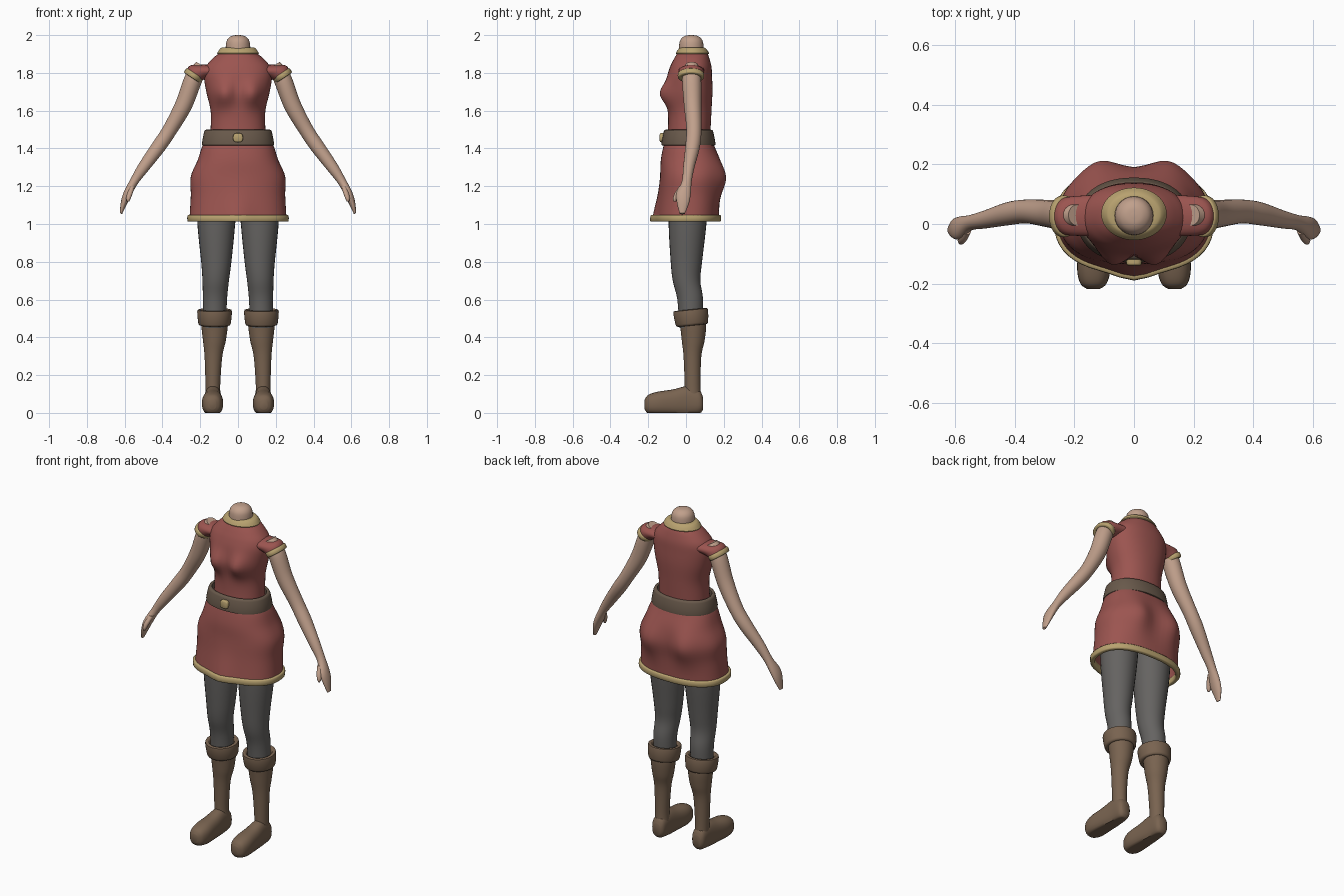
import bpy, bmesh
from math import sin, cos, tau, exp, copysign
from mathutils import Vector

cube = bpy.data.objects.get("Cube")
if cube:
    bpy.data.objects.remove(cube)

X, Y, Z = Vector((1, 0, 0)), Vector((0, 1, 0)), Vector((0, 0, 1))


def material(name, *rgb):
    m = bpy.data.materials.new(name)
    m.use_nodes = True
    m.diffuse_color = (*rgb, 1)
    m.node_tree.nodes["Principled BSDF"].inputs["Base Color"].default_value = (*rgb, 1)
    return m


red = material("red_cloth", 0.33, 0.09, 0.08)
skin = material("skin", 0.53, 0.35, 0.26)
gold = material("gold_trim", 0.48, 0.36, 0.16)
belt_brown = material("belt_leather", 0.14, 0.10, 0.07)
boot_brown = material("boot_leather", 0.19, 0.125, 0.08)
grey = material("grey_leggings", 0.13, 0.125, 0.12)


def oval(a, p):
    """Point on a unit superellipse."""
    return [copysign(abs(t) ** (2 / p), t) for t in (cos(a), sin(a))]


def smooth(rings, steps):
    """Catmull-Rom interpolation of the ring list."""
    pts = [Vector(r) for r in rings]
    pts = [pts[0]] + pts + [pts[-1]]
    out = []
    for a, b, c, d in zip(pts, pts[1:], pts[2:], pts[3:]):
        for i in range(steps):
            t = i / steps
            out.append(b + (c - a) * t / 2 + (a * 2 - b * 5 + c * 4 - d) * t * t / 2
                       + (b * 3 - a - c * 3 + d) * t ** 3 / 2)
    return out + [pts[-1]]


def skin_rings(name, loops, mat, closed=False, caps=True, side=1):
    """Bridge equal loops of points into one smooth object."""
    bm = bmesh.new()
    rows = [[bm.verts.new((p.x * side, p.y, p.z)) for p in loop] for loop in loops]
    n = len(rows[0])
    for a, b in zip(rows, rows[1:] + rows[:1] if closed else rows[1:]):
        for i in range(n):
            j = (i + 1) % n
            bm.faces.new((a[i], a[j], b[j], b[i]))
    if caps and not closed:
        bm.faces.new(rows[0])
        bm.faces.new(rows[-1])
    bmesh.ops.recalc_face_normals(bm, faces=bm.faces)
    mesh = bpy.data.meshes.new(name)
    bm.to_mesh(mesh)
    bm.free()
    mesh.materials.append(mat)
    ob = bpy.data.objects.new(name, mesh)
    bpy.context.collection.objects.link(ob)
    bpy.ops.object.select_all(action="DESELECT")
    ob.select_set(True)
    bpy.context.view_layer.objects.active = ob
    bpy.ops.object.shade_smooth_by_angle(angle=0.9)
    return ob


def loft(name, rings, mat, u=X, v=Y, p=2, n=28, shape=None, caps=True, side=1):
    """Rings are x, y, z, radius along u, radius along v."""
    loops = []
    for r in smooth(rings, 5):
        loop = []
        for i in range(n):
            c, s = oval(tau * i / n, p)
            q = r.to_3d() if len(r) == 3 else Vector(r[:3])
            q = q + u * c * r[3] + v * s * r[4]
            loop.append(shape(q) if shape else q)
        loops.append(loop)
    return skin_rings(name, loops, mat, caps=caps, side=side)


def band(name, centre, ru, rv, height, thick, mat, u=X, v=Y, p=2, flare=0, shape=None, side=1):
    """Closed strap with a rounded box section; flare widens its lower edge."""
    w, loops = u.cross(v), []
    for k in range(12):
        a, h = oval(tau * k / 12, 4)
        grow = (a - 1) * thick / 2 - h * flare
        loop = []
        for i in range(48):
            c, s = oval(tau * i / 48, p)
            q = Vector(centre) + u * c * (ru + grow) + v * s * (rv + grow) + w * h * height / 2
            loop.append(shape(q) if shape else q)
        loops.append(loop)
    return skin_rings(name, loops, mat, closed=True, side=side)


def bump(t, centre, width):
    return exp(-((t - centre) / width) ** 2)


def bust(q):
    if q.y < 0:
        q.y -= 0.048 * bump(abs(q.x), 0.075, 0.055) * bump(q.z, 1.69, 0.065)
    return q


def drape(q):
    """Hips at the back, a soft centre fold at the front hem."""
    if q.y > 0:
        q.y += 0.035 * bump(abs(q.x), 0.12, 0.075) * bump(q.z, 1.24, 0.1)
    else:
        q.y -= 0.025 * bump(q.x, 0, 0.07) * bump(q.z, 1, 0.15)
    return q


def sole(q):
    q.z = max(q.z, 0)
    return q


# Torso, neck and collar
loft("bodice", [(0, .01, 1.4, .15, .115), (0, .017, 1.5, .145, .113), (0, .02, 1.6, .145, .115),
                (0, .02, 1.7, .168, .12), (0, .02, 1.78, .18, .118), (0, .025, 1.83, .172, .11),
                (0, .03, 1.87, .14, .096), (0, .033, 1.9, .105, .082), (0, .03, 1.92, .07, .07)],
     red, p=2.2, n=48, shape=bust)
loft("neck", [(0, .028, 1.88, .066, .066), (0, .028, 1.95, .064, .064),
              (0, .028, 1.98, .054, .054), (0, .028, 1.996, .032, .032), (0, .028, 2, .006, .006)], skin)
band("collar", (0, .034, 1.917), .103, .081, .036, .04, gold, flare=.012)

# Skirt with open underside, hem and belt
skirt = loft("skirt", [(0, .015, 1.46, .15, .115), (0, .015, 1.42, .185, .132), (0, .022, 1.34, .213, .155),
                       (0, .026, 1.25, .25, .162), (0, .018, 1.15, .25, .16), (0, .01, 1.03, .257, .164)],
             red, p=2.4, n=64, shape=drape, caps=False)
solid = skirt.modifiers.new("thickness", "SOLIDIFY")
solid.thickness = 0.01
band("skirt_hem", (0, .01, 1.03), .269, .176, .036, .026, gold, p=2.4, shape=drape)
band("belt", (0, .013, 1.457), .186, .138, .085, .022, belt_brown, p=2.2, flare=.008)
loft("buckle", [(0, -.115, 1.457, .026, .024), (0, -.134, 1.457, .026, .024),
                (0, -.139, 1.457, .02, .018)], gold, u=X, v=Z, p=3, n=16)

arm_out = Vector((.86, 0, .5))
cuff_out = Vector((.83, 0, .55))
for side, label in ((1, "left_"), (-1, "right_")):
    # Arm, hand and sleeve
    loft(label + "arm", [(.19, .03, 1.84, .035, .035), (.235, .03, 1.77, .05, .048),
                         (.288, .035, 1.63, .046, .046), (.36, .042, 1.5, .04, .039),
                         (.42, .035, 1.41, .039, .038), (.5, .015, 1.3, .03, .031),
                         (.55, .004, 1.225, .026, .023), (.585, -.013, 1.16, .038, .022),
                         (.605, -.016, 1.11, .032, .017), (.62, -.02, 1.055, .014, .007)],
         skin, u=Y, v=arm_out, side=side)
    loft(label + "thumb", [(.56, -.02, 1.2, .016, .014), (.572, -.042, 1.165, .017, .015),
                           (.58, -.056, 1.135, .013, .012), (.582, -.06, 1.118, .005, .005)],
         skin, u=Y, v=X, n=16, side=side)
    loft(label + "sleeve", [(.1, .03, 1.81, .07, .06), (.16, .028, 1.81, .068, .06),
                            (.205, .027, 1.805, .066, .06), (.235, .026, 1.785, .062, .047)],
         red, u=Y, v=cuff_out, side=side)
    band(label + "sleeve_trim", (.236, .026, 1.786), .07, .053, .03, .024, gold,
         u=Y, v=cuff_out, side=side)

    # Leg
    loft(label + "legging", [(.124, .025, .45, .06, .06), (.122, .022, .6, .064, .068),
                             (.118, .003, .7, .07, .073), (.115, .002, .8, .08, .083),
                             (.115, .008, 1, .1, .1), (.112, .015, 1.2, .11, .105)],
         grey, side=side)

    # Boot
    loft(label + "boot_shaft", [(.131, .037, .07, .04, .044), (.133, .035, .15, .039, .042),
                                (.13, .034, .3, .047, .047), (.125, .038, .38, .06, .06),
                                (.124, .038, .46, .07, .069), (.124, .03, .52, .072, .072)],
         boot_brown, side=side)
    band(label + "boot_cuff", (.124, .028, .505), .09, .09, .085, .026, boot_brown,
         v=Vector((0, 1, .1)), flare=-.004, side=side)
    loft(label + "boot_foot", [(.133, .09, .05, .026, .034), (.133, .07, .058, .04, .062),
                               (.133, .01, .064, .044, .078), (.134, -.07, .055, .051, .069),
                               (.135, -.15, .05, .056, .062), (.136, -.2, .046, .044, .049),
                               (.136, -.219, .044, .02, .026)],
         boot_brown, u=X, v=Z, p=2.4, shape=sole, side=side)
